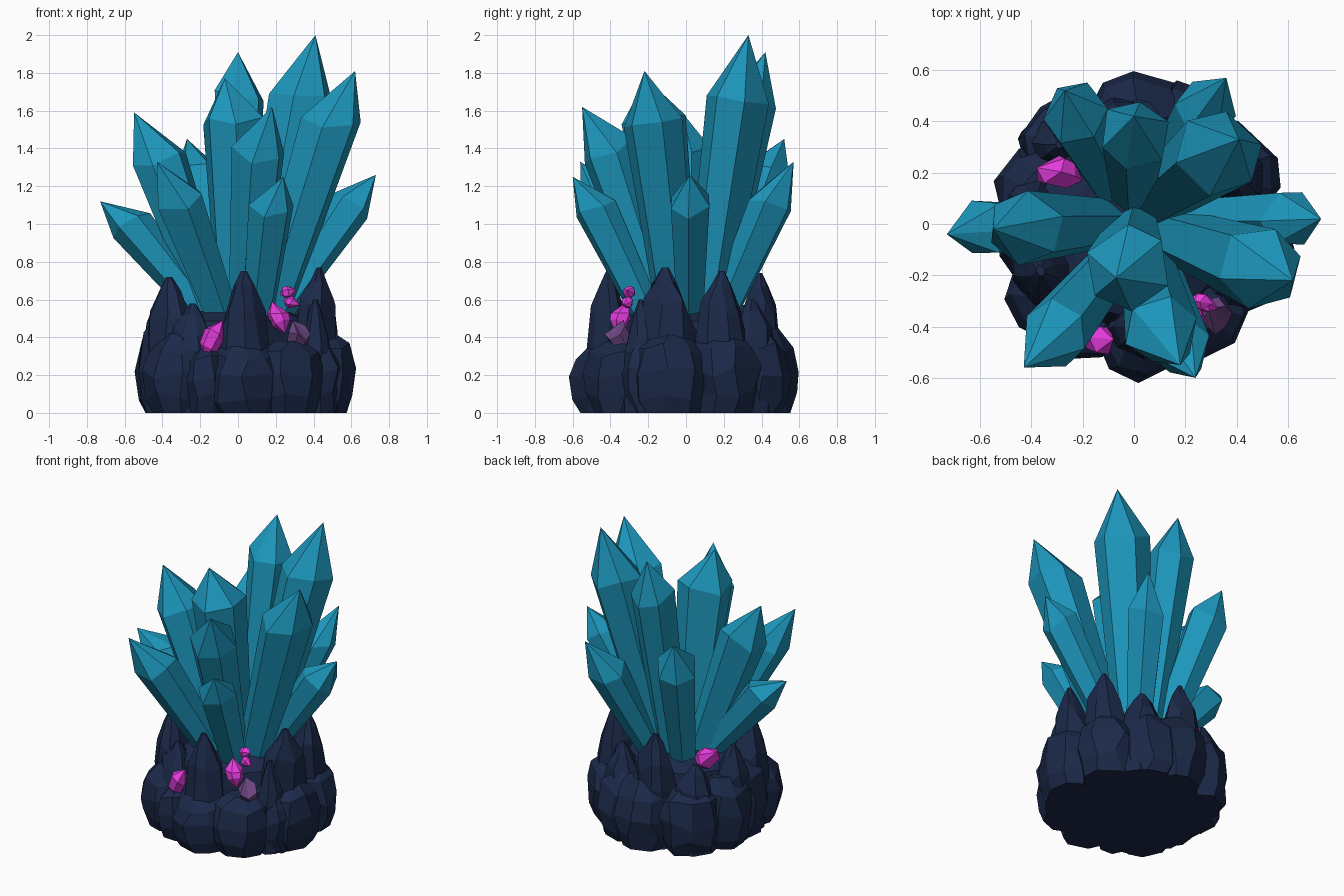
import bpy, bmesh, math, random
from mathutils import Vector

if "Cube" in bpy.data.objects:
    bpy.data.objects.remove(bpy.data.objects["Cube"])

random.seed(7)


def material(name, col):
    m = bpy.data.materials.new(name)
    m.diffuse_color = (*col, 1)
    m.use_nodes = True
    m.node_tree.nodes["Principled BSDF"].inputs["Base Color"].default_value = m.diffuse_color
    return m


TEAL = material("teal crystal", (0.012, 0.305, 0.50))
ROCK = material("dark blue rock", (0.011, 0.022, 0.066))
PINK = material("magenta gem", (0.80, 0.045, 0.74))
PURPLE = material("dusky purple", (0.15, 0.06, 0.22))


def loft(name, rings, mat, apex=None, foot=None):
    """Skin rings of points; close the ends with an apex / foot point or a cap."""
    bm = bmesh.new()
    vs = [[bm.verts.new(p) for p in ring] for ring in rings]
    n = len(vs[0])
    for a, b in zip(vs, vs[1:]):
        for i in range(n):
            j = (i + 1) % n
            bm.faces.new((a[i], a[j], b[j], b[i]))
    for ring, point in ((vs[0], foot), (vs[-1], apex)):
        if point is None:
            bm.faces.new(ring)
        else:
            p = bm.verts.new(point)
            for i in range(n):
                bm.faces.new((ring[i], ring[(i + 1) % n], p))
    bmesh.ops.recalc_face_normals(bm, faces=bm.faces)
    me = bpy.data.meshes.new(name)
    bm.to_mesh(me)
    bm.free()
    me.materials.append(mat)
    ob = bpy.data.objects.new(name, me)
    bpy.context.collection.objects.link(ob)
    return ob


def crystal(name, base, mid, r, tip, mat, foot_scale=0.66, jitter=0.28, foot=None):
    """Six-sided shard widening from base to shoulder, then pointed."""
    base, mid, tip = Vector(base), Vector(mid), Vector(tip)
    axis = (mid - base).normalized()
    u = axis.cross(Vector((0.05, 1, 0))).normalized()
    v = axis.cross(u)
    turn = random.uniform(0, 1)
    low, high = [], []
    for i in range(6):
        a = turn + i * math.pi / 3 + random.uniform(-0.1, 0.1)
        d = u * math.cos(a) + v * math.sin(a)
        low.append(base + d * r * foot_scale)
        high.append(mid + d * r * random.uniform(0.97, 1.07)
                    + axis * r * random.uniform(-jitter, jitter))
    return loft(name, [low, high], mat, apex=tip, foot=foot)


# Large crystals: base, shoulder centre, radius, tip
CRYSTALS = [
    ((.09, .10, .45), (.34, .28, 1.69), .17, (.41, .33, 2.0)),
    ((.00, .12, .45), (.00, .35, 1.67), .14, (.00, .42, 1.91)),
    ((.14, -.04, .45), (.49, -.17, 1.54), .16, (.62, -.22, 1.81)),
    ((.00, -.03, .45), (-.02, -.17, 1.54), .165, (-.07, -.21, 1.77)),
    ((-.10, .00, .45), (-.43, -.02, 1.36), .15, (-.55, -.02, 1.59)),
    ((.04, -.10, .45), (.11, -.41, 1.38), .145, (.18, -.55, 1.62)),
    ((-.06, -.12, .45), (-.31, -.43, 1.13), .135, (-.43, -.56, 1.33)),
    ((.10, -.17, .45), (.18, -.48, 1.09), .12, (.24, -.60, 1.25)),
    ((.17, .02, .48), (.60, .02, 1.11), .115, (.73, .02, 1.26)),
    ((-.15, .00, .50), (-.57, -.01, 1.01), .115, (-.73, -.04, 1.12)),
    ((-.08, .14, .45), (-.23, .43, 1.25), .13, (-.27, .52, 1.45)),
    ((.10, .16, .45), (.28, .45, 1.11), .12, (.36, .57, 1.33)),
]
for k, (b, m, r, t) in enumerate(CRYSTALS):
    crystal(f"crystal_{k + 1}", b, m, r, t, TEAL)

# Small magenta gems: lower end, middle, radius, upper end
GEMS = [
    ((-.18, -.43, .29), (-.14, -.45, .39), .058, (-.08, -.45, .49)),
    ((.25, -.37, .42), (.22, -.35, .51), .055, (.18, -.31, .59)),
    ((.22, -.29, .63), (.26, -.30, .64), .033, (.31, -.31, .65)),
    ((.24, -.30, .60), (.28, -.31, .585), .033, (.33, -.33, .57)),
    ((-.20, .17, .52), (-.30, .21, .57), .065, (-.38, .22, .64)),
]
for k, (b, m, r, t) in enumerate(GEMS):
    b, m, t = Vector(b), Vector(m), Vector(t)
    crystal(f"gem_{k + 1}", b.lerp(m, 0.6), m.lerp(t, 0.25), r, t, PINK, 0.9, 0.5, foot=b)

# Dusky purple shard between the front right rocks
crystal("purple_shard", (.31, -.33, .36), (.33, -.37, .43), .06, (.29, -.33, .49), PURPLE, 0.9)


def rock(name, x, y, rt, rr, h, profile, lean=0.0, n=8):
    """Chipped boulder on the ground; rt / rr are tangential / radial radii."""
    out = Vector((x, y, 0)).normalized() if (x or y) else Vector((1, 0, 0))
    side = Vector((-out.y, out.x, 0))
    chip = [random.uniform(0.95, 1.05) for _ in range(n)]
    turn = random.uniform(-.2, .2)
    rings = []
    for f, s in profile:
        c = Vector((x, y, f * h)) + out * lean * f
        ring = []
        for i in range(n):
            a = turn + (i + random.uniform(-.22, .22)) * math.tau / n
            k = s * chip[i] * random.uniform(0.96, 1.04)
            dz = random.uniform(-.08, .08) * h if .1 < f < .9 else 0
            ring.append(c + (out * math.cos(a) * rr + side * math.sin(a) * rt) * k
                        + Vector((0, 0, dz)))
        rings.append(ring)
    return loft(name, rings, ROCK)


BOULDER = [(0, .76), (.22, .95), (.5, 1.04), (.8, .88), (1, .42)]
SPIKE = [(0, 1), (.5, 1.05), (.72, .84), (.9, .42), (1, .12)]
CORE = [(0, 1), (.6, 1), (.9, .9), (1, .6)]

# Rock core that the crystals grow from
rock("rock_core", 0, 0, .43, .43, .54, CORE, n=14)

# Lower ring of boulders: angle, outer reach, half width, height
LOWER = [(-10, .63, .21, .42), (28, .61, .20, .43), (62, .59, .18, .43), (88, .59, .21, .45),
         (128, .59, .20, .42), (160, .56, .19, .46), (190, .54, .18, .50), (222, .59, .20, .42),
         (247, .57, .13, .36), (275, .60, .19, .37), (308, .61, .21, .38), (334, .61, .17, .42)]
for k, (ang, reach, w, h) in enumerate(LOWER):
    a = math.radians(ang)
    d = reach - .18
    rock(f"boulder_{k + 1}", d * math.cos(a), d * math.sin(a), w, .18, h, BOULDER)

# Upper ring of rock spikes: x, y, tangential radius, radial radius, height, outward lean
UPPER = [(.03, -.40, .13, .11, .75, .01), (.39, -.10, .16, .11, .77, .04),
         (.38, .18, .13, .12, .75, .02), (-.04, .37, .13, .12, .74, .02),
         (-.32, -.16, .19, .13, .72, .05), (-.36, .06, .14, .12, .64, .04),
         (-.24, -.30, .13, .12, .58, .0), (.23, .35, .15, .12, .60, .0),
         (-.29, .31, .14, .12, .57, .0), (.41, -.24, .09, .08, .60, .0)]
for k, (x, y, rt, rr, h, lean) in enumerate(UPPER):
    rock(f"rock_spike_{k + 1}", x, y, rt, rr, h, SPIKE, lean)
